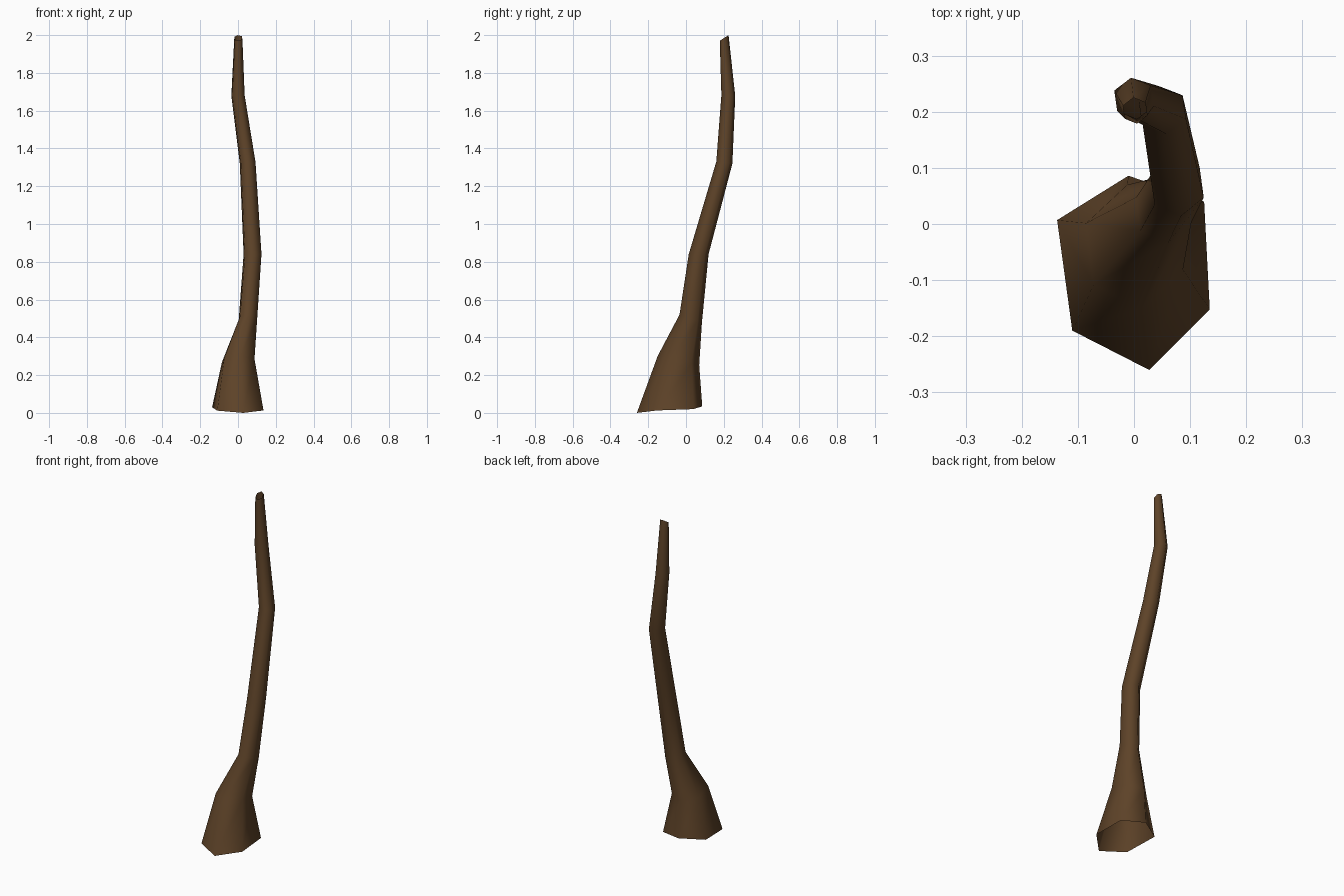
import bpy, bmesh, math

if "Cube" in bpy.data.objects:
    bpy.data.objects.remove(bpy.data.objects["Cube"])

bark = bpy.data.materials.new("dark brown bark")
bark.diffuse_color = (0.11, 0.055, 0.021, 1)
bark.use_nodes = True
bark.node_tree.nodes["Principled BSDF"].inputs["Base Color"].default_value = bark.diffuse_color

# Flared, irregular foot of the trunk, counter-clockwise
foot = [(0.125, 0.04, 0.02), (-0.01, 0.086, 0.035), (-0.137, 0.007, 0.03),
        (-0.11, -0.19, 0.012), (0.027, -0.26, 0.0), (0.135, -0.152, 0.013)]

# Higher rings: centre x, y, z, radius x, radius y, tilt along y
rings = [(0.001, -0.04, 0.277, 0.093, 0.111, -0.22),
         (0.053, 0.025, 0.50, 0.053, 0.06, -0.33),
         (0.077, 0.067, 0.84, 0.051, 0.053, 0.0),
         (0.051, 0.203, 1.325, 0.045, 0.043, -0.12),
         (0.0, 0.224, 1.68, 0.038, 0.037, -0.05),
         (0.002, 0.202, 1.985, 0.023, 0.0235, 0.64)]


def hexagon(cx, cy, cz, rx, ry, tilt):
    pts = []
    for k in range(6):
        a = math.radians(38 + 60 * k)
        dy = ry * math.sin(a)
        pts.append((cx + rx * math.cos(a), cy + dy, cz + tilt * dy))
    return pts


# Bent tapering trunk, an open six-sided tube
bm = bmesh.new()
loops = [[bm.verts.new(p) for p in ring]
         for ring in [foot] + [hexagon(*r) for r in rings]]
for low, high in zip(loops, loops[1:]):
    for i in range(6):
        j = (i + 1) % 6
        face = bm.faces.new((low[i], low[j], high[j], high[i]))
        face.smooth = True
mesh = bpy.data.meshes.new("trunk")
bm.to_mesh(mesh)
bm.free()
mesh.materials.append(bark)
trunk = bpy.data.objects.new("trunk", mesh)
bpy.context.collection.objects.link(trunk)
